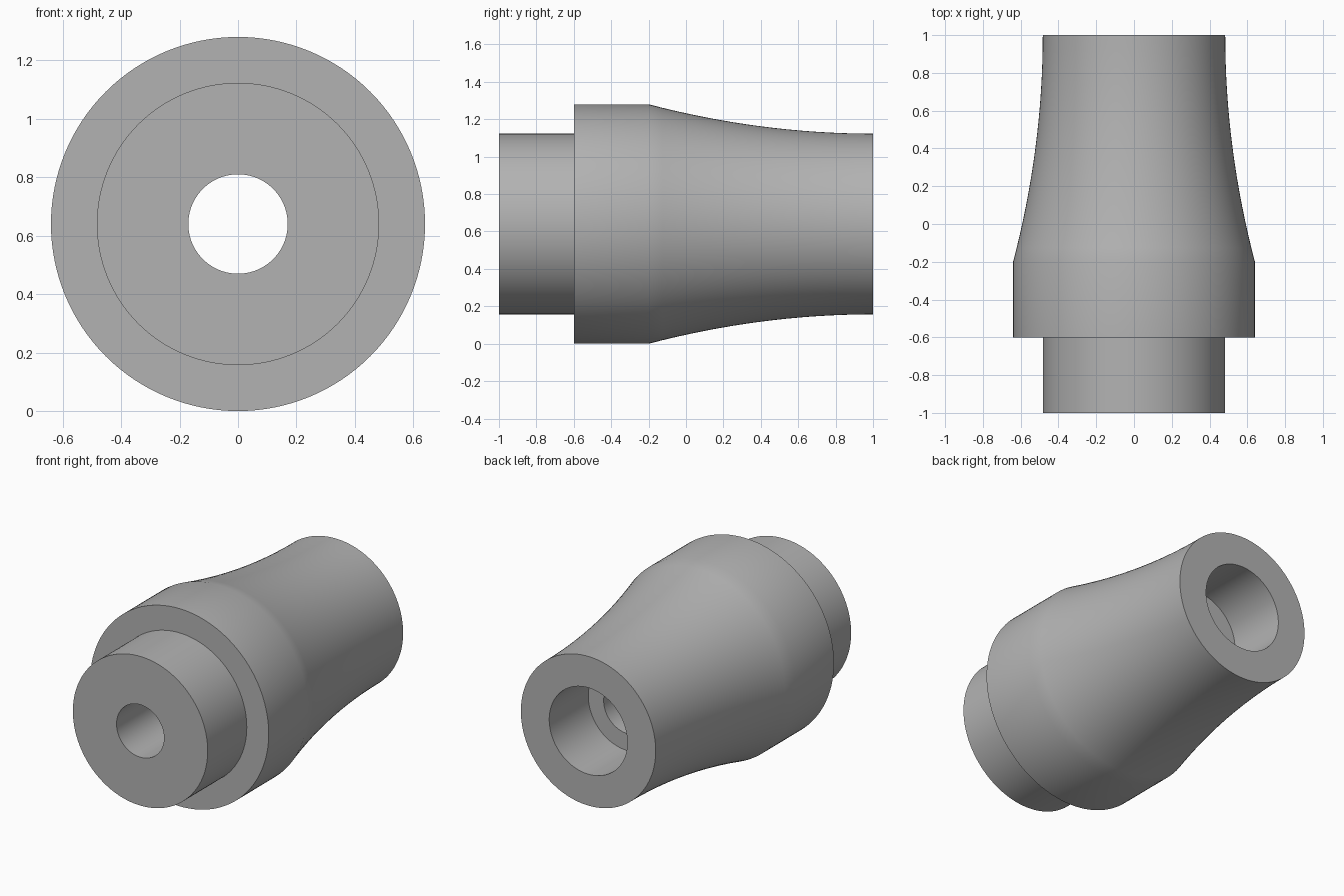
import bpy, bmesh, math

if "Cube" in bpy.data.objects:
    bpy.data.objects.remove(bpy.data.objects["Cube"])

SEGMENTS = 128
CENTRE_Z = 0.64

# Half-section as (y, radius): outside from front to back, then the stepped bore
profile = [(-1.0, 0.17), (-1.0, 0.483), (-0.6, 0.483), (-0.6, 0.64), (-0.2, 0.64)]

# Concave taper, tangent to the axis at the back end
STEPS = 16
for i in range(1, STEPS + 1):
    t = i / STEPS
    profile.append((-0.2 + 1.2 * t, 0.483 + 0.157 * (1 - t) ** 2))

# Wide counterbore at the back, stepping down to the through hole
profile += [(1.0, 0.28), (0.6, 0.28), (0.6, 0.17)]

# Spin the closed profile around the y axis
bm = bmesh.new()
rings = []
for y, r in profile:
    ring = []
    for s in range(SEGMENTS):
        a = 2 * math.pi * s / SEGMENTS
        ring.append(bm.verts.new((r * math.sin(a), y, CENTRE_Z + r * math.cos(a))))
    rings.append(ring)
for k, ring in enumerate(rings):
    following = rings[(k + 1) % len(rings)]
    for s in range(SEGMENTS):
        n = (s + 1) % SEGMENTS
        bm.faces.new((ring[s], ring[n], following[n], following[s]))
bmesh.ops.recalc_face_normals(bm, faces=bm.faces)

mesh = bpy.data.meshes.new("stepped_sleeve")
bm.to_mesh(mesh)
bm.free()
sleeve = bpy.data.objects.new("stepped_sleeve", mesh)
bpy.context.collection.objects.link(sleeve)

# Plain grey material
grey = bpy.data.materials.new("plain_grey")
grey.diffuse_color = (0.45, 0.45, 0.45, 1)
grey.use_nodes = True
grey.node_tree.nodes["Principled BSDF"].inputs["Base Color"].default_value = grey.diffuse_color
mesh.materials.append(grey)

# Smooth surfaces with crisp steps
bpy.context.view_layer.objects.active = sleeve
sleeve.select_set(True)
bpy.ops.object.shade_smooth_by_angle(angle=math.radians(30))
